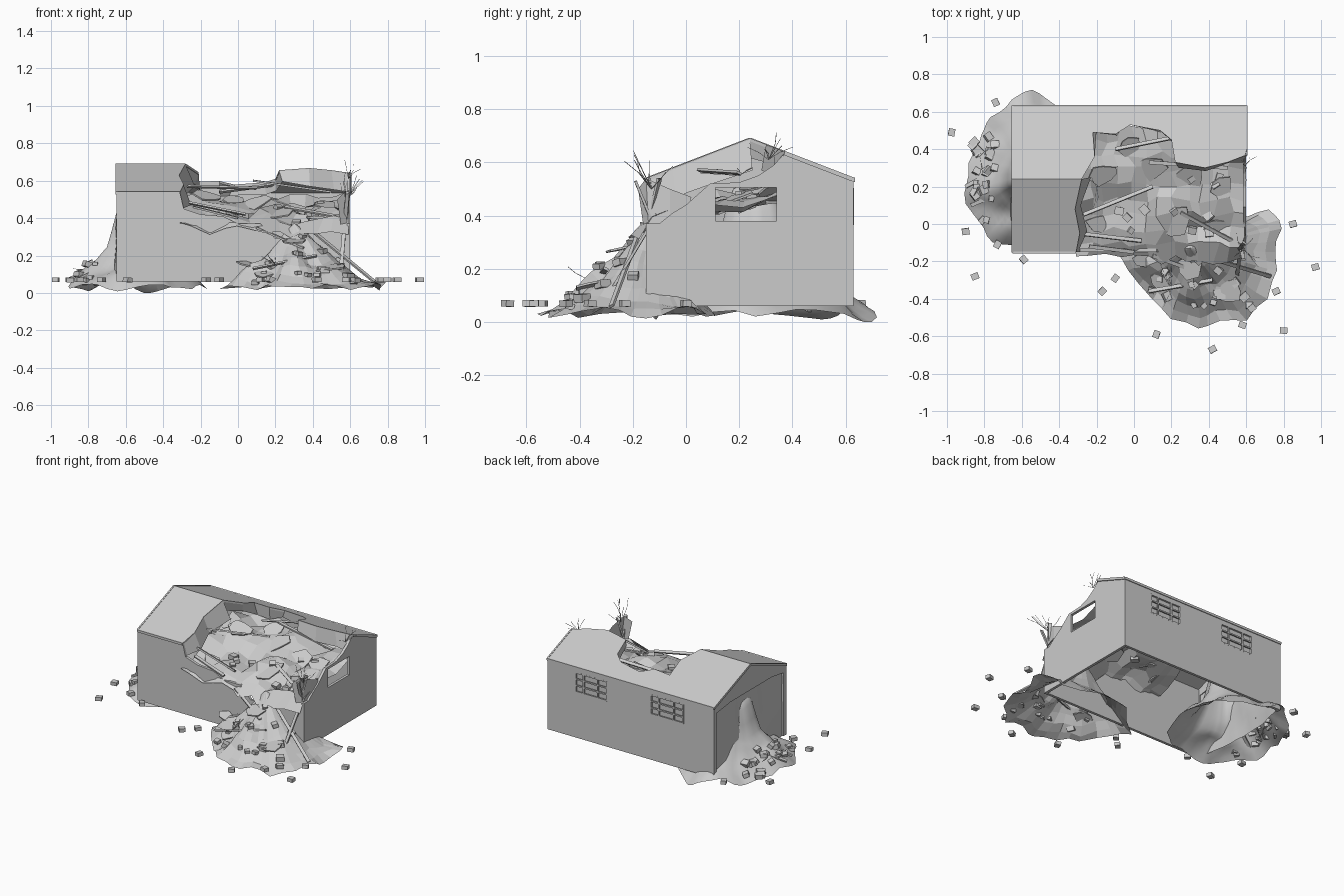
import bpy, bmesh, math, random
from mathutils import Vector, Matrix, noise
from mathutils.bvhtree import BVHTree

if "Cube" in bpy.data.objects:
    bpy.data.objects.remove(bpy.data.objects["Cube"])

R = random.Random(7)
SL = 0.385                      # roof slope
WEST, EAST, SOUTH, NORTH = -0.65, 0.60, -0.15, 0.63


def link(name, bm, smooth=False):
    bmesh.ops.recalc_face_normals(bm, faces=bm.faces)
    for f in bm.faces:
        f.smooth = smooth
    me = bpy.data.meshes.new(name)
    bm.to_mesh(me)
    bm.free()
    ob = bpy.data.objects.new(name, me)
    bpy.context.collection.objects.link(ob)
    return ob


def panel(name, loops, origin, u, v, w, t=0.018):
    """Filled outline (first loop) with holes, extruded and mapped to u, v, w."""
    cu = bpy.data.curves.new(name, 'CURVE')
    cu.dimensions, cu.fill_mode, cu.extrude = '2D', 'BOTH', t / 2
    for loop in loops:
        sp = cu.splines.new('POLY')
        sp.points.add(len(loop) - 1)
        for p, c in zip(sp.points, loop):
            p.co = (c[0], c[1], 0, 1)
        sp.use_cyclic_u = True
    tmp = bpy.data.objects.new(name + "_tmp", cu)
    bpy.context.collection.objects.link(tmp)
    me = bpy.data.meshes.new_from_object(tmp.evaluated_get(bpy.context.evaluated_depsgraph_get()))
    bpy.data.objects.remove(tmp)
    bm = bmesh.new()
    bm.from_mesh(me)
    bmesh.ops.remove_doubles(bm, verts=bm.verts, dist=1e-5)
    m = Matrix((u, v, w)).transposed().to_4x4()
    m.translation = origin
    bm.transform(m)
    return link(name, bm)


def rect(a, b, c, d):
    return [(a, b), (c, b), (c, d), (a, d)]


def beams(name, items, w, h, roll=0):
    bm = bmesh.new()
    for a, b in items:
        a, b = Vector(a), Vector(b)
        d = b - a
        m = (Matrix.Translation((a + b) / 2) @ d.to_track_quat('X', 'Z').to_matrix().to_4x4()
             @ Matrix.Rotation(R.uniform(-roll, roll), 4, 'X') @ Matrix.Diagonal((d.length, w, h, 1)))
        bmesh.ops.create_cube(bm, size=1, matrix=m)
    return link(name, bm)


def sheet(name, rows, smooth=False):
    bm = bmesh.new()
    vs = [[bm.verts.new(p) for p in row] for row in rows]
    for lo, hi in zip(vs, vs[1:]):
        for i in range(len(lo) - 1):
            bm.faces.new((lo[i], lo[i + 1], hi[i + 1], hi[i]))
    return link(name, bm, smooth)


def roof_z(y):
    return 0.685 - SL * abs(y - 0.24)


# Walls
X, Y, Z = (1, 0, 0), (0, 1, 0), (0, 0, 1)
panel("front_wall", [[(WEST, .06), (EAST, .06), (EAST, .36), (.42, .36), (.36, .30), (.2, .29), (.12, .37),
                      (.0, .37), (-.08, .41), (-.2, .42), (-.29, .45), (-.31, .535), (WEST, .535)]],
      (0, SOUTH + .009, 0), X, Z, Y)
wins = [(-.42, .37, -.175, .50), (.155, .37, .39, .50)]
panel("back_wall", [rect(WEST, .06, EAST, .535)] + [rect(*w) for w in wins], (0, NORTH - .009, 0), X, Z, Y)
panel("right_wall", [[(SOUTH, .06), (NORTH, .06), (NORTH, .535), (.37, .635), (.33, .59), (.27, .55), (.2, .525),
                      (.09, .52), (0, .44), (-.05, .41), (-.1, .37), (SOUTH, .37)], rect(.11, .38, .34, .505)],
      (EAST - .009, 0, 0), Y, Z, X)
panel("left_wall", [[(SOUTH, .06), (-.12, .06), (-.12, .49), (.0, .51), (.45, .51), (.6, .49), (.6, .06),
                     (NORTH, .06), (NORTH, .535), (.24, .685), (SOUTH, .535)]],
      (WEST + .009, 0, 0), Y, Z, X)

# Recessed window panes and bars on the back
for i, (a, b, c, d) in enumerate(wins):
    y = NORTH - .004
    panel(f"window_pane_{i + 1}", [rect(a, b, c, d)], (0, NORTH - .02, 0), X, Z, Y, .004)
    bars = [((a, y, z), (c, y, z)) for z in (b, b + .043, b + .087, d)]
    bars += [((x, y, b), (x, y, d)) for x in (a, a + (c - a) * .3, a + (c - a) * .75, c)]
    beams(f"window_bars_{i + 1}", bars, .009, .009)

# Roof slopes with the broken edge
edge = [(-.28, .24), (-.21, .36), (-.22, .49), (-.1, .48), (-.02, .53), (.14, .50), (.20, .45), (.22, .33),
        (.38, .30), (.5, .33), (.603, .37)]
panel("roof_back", [[(-.652, .24)] + edge + [(.603, .634), (-.652, .634)]],
      (0, 0, .685 + SL * .24), X, (0, 1, -SL), Z, .012)
panel("roof_front", [[(-.652, -.154), (-.31, -.154), (-.29, -.05), (-.315, .08), (-.28, .24), (-.652, .24)]],
      (0, 0, .685 - SL * .24), X, (0, 1, SL), Z, .012)
e = lambda x, y: (x, y, roof_z(y))
beams("roof_trim", [(e(-.65, -.15), e(-.65, .24)), (e(-.65, .24), e(-.65, .632)), (e(.602, .37), e(.602, .632)),
                    (e(-.65, .63), e(.602, .63)), (e(-.65, -.152), e(-.31, -.152))], .01, .016)

# Torn roof lining hanging from the edges
sheet("torn_side_flap", [[e(-.315, -.15), e(-.29, -.05), e(-.315, .08), e(-.28, .24)],
                         [(-.30, -.15, .45), (-.25, -.04, .47), (-.285, .1, .52), (-.23, .25, .57)]])
sheet("torn_back_flap", [[e(*p) for p in edge],
      [(x + R.uniform(-.03, .03), y - R.uniform(-.02, .05), roof_z(y) - R.uniform(.04, .10)) for x, y in edge[:-1]]
      + [(.59, .33, .54)]])


def mound(name, centre, outline, profile, bump, sub, rings, smooth):
    """Radial heap: outline scaled in rings, height from a profile."""
    c, n = Vector(centre), len(outline)
    pts = [Vector(outline[i]).lerp(Vector(outline[(i + 1) % n]), k / sub) for i in range(n) for k in range(sub)]
    rows = []
    for k in range(rings + 1):
        r, row = max(k / rings, .001), []
        for p in pts + pts[:1]:
            for (r0, z0), (r1, z1) in zip(profile, profile[1:]):
                if r <= r1:
                    break
            q = c.lerp(p, r)
            q += .03 * r * Vector((noise.noise((q.x * 8, q.y * 8, 0)), noise.noise((q.x * 8, q.y * 8, 9))))
            z = z0 + (z1 - z0) * (r - r0) / (r1 - r0) + bump * noise.noise((q.x * 7, q.y * 7, 3.1))
            row.append((q.x, q.y, max(0, z)))
        rows.append(row)
    return sheet(name, rows, smooth)


# Rubble heaps
front_heap = mound("front_rubble_heap", (.3, -.13),
                   [(-.1, -.14), (-.05, -.25), (.1, -.4), (.2, -.51), (.35, -.565), (.46, -.51), (.6, -.51),
                    (.7, -.4), (.77, -.25), (.75, -.15), (.8, -.02), (.77, .02), (.7, .07), (.6, .05), (.4, .1),
                    (.15, .08)],
                   [(0, .36), (.2, .30), (.5, .15), (.8, .08), (1, .035)], .06, 2, 8, False)
left_heap = mound("left_rubble_heap", (-.54, .27),
                  [(-.42, .64), (-.53, .70), (-.65, .67), (-.76, .57), (-.82, .48), (-.88, .33), (-.9, .1),
                   (-.83, .0), (-.74, -.08), (-.6, -.12), (-.4, -.1), (-.25, .02), (-.17, .25), (-.25, .48)],
                  [(0, .52), (.25, .47), (.33, .40), (.42, .24), (.6, .15), (.8, .10), (1, .035)], .05, 3, 16, True)

# Sagging sheet that closes the open left end
rows = []
for j in range(9):
    v = j / 8
    rows.append([(-.636 - (.05 * (1 - v) ** 2 + .02 * noise.noise((k * .5, v * 3, 5))) * math.sin(math.pi * k / 12),
                  -.13 + .74 * k / 12, .06 + .46 * v) for k in range(13)])
sheet("sagging_end_sheet", rows, True)

# Collapsed roof draped inside and over the broken front
nx, ny = 12, 9
rows = []
for j in range(ny + 1):
    row = []
    for i in range(nx + 1):
        x, v = -.31 + .90 * i / nx, j / ny
        y = -.19 + .72 * v
        z = .37 + .15 * v + .08 * noise.noise((x * 6, y * 6, 1.7)) + .05 * max(0, -x) + R.uniform(-.012, .012)
        if 0 < i < nx:
            x += R.uniform(-.025, .025)
        if j == 0:
            z -= .07 if x > .1 else .02
            y += R.uniform(0, .04) if x < .05 else R.uniform(-.03, .02)
        else:
            y += R.uniform(-.02, .02)
        row.append((x, y, min(z, roof_z(y) - .02)))
    rows.append(row)
drape = sheet("collapsed_roof", rows)

trees = [BVHTree.FromPolygons([v.co for v in o.data.vertices], [p.vertices for p in o.data.polygons])
         for o in (front_heap, left_heap, drape)]


def ground(x, y):
    hits = [t.ray_cast(Vector((x, y, 2)), Vector((0, 0, -1)))[0] for t in trees]
    return max([h.z for h in hits if h] + [.05])


# Bricks: loose on the ground and scattered on the heaps
loose = [(-.975, .49), (-.74, .65), (-.9, -.04), (-.85, -.28), (-.73, -.11), (-.59, -.19), (-.17, -.36), (-.1, -.29),
         (.12, -.59), (.42, -.67), (.58, -.54), (.63, -.45), (.8, -.57), (.76, -.36), (.97, -.23), (.85, .0)]
spots = [(x, y, .07, .04, .1) for x, y in loose]
for x0, x1, y0, y1, n in ((-.86, -.72, .02, .52, 24), (.0, .66, -.44, -.19, 18), (-.22, .52, -.05, .27, 12)):
    for _ in range(n):
        x, y = R.uniform(x0, x1), R.uniform(y0, y1)
        spots.append((x, y, ground(x, y) + .008, R.uniform(.03, .05), .5))
bm = bmesh.new()
for x, y, z, s, tilt in spots:
    m = (Matrix.Translation((x, y, z)) @ Matrix.Rotation(R.uniform(0, 3.1), 4, 'Z')
         @ Matrix.Rotation(R.uniform(-tilt, tilt), 4, 'X') @ Matrix.Diagonal((s, s * .85, s * .6, 1)))
    bmesh.ops.create_cube(bm, size=1, matrix=m)
link("bricks", bm)

# Irregular broken slabs lying on the debris
for k, (x, y, s) in enumerate([(-.16, .27, .1), (-.02, .42, .1), (.1, .3, .12), (.3, .25, .1), (.47, .2, .09),
                               (-.2, .0, .08), (.22, .02, .14), (.45, -.02, .1), (.3, -.22, .11),
                               (.15, -.3, .1), (.5, -.36, .12), (.05, -.2, .07)]):
    out = [(s * R.uniform(.5, 1) * math.cos(a), s * R.uniform(.4, .8) * math.sin(a))
           for a in [i * math.tau / 7 for i in range(7)]]
    rot = Matrix.Rotation(R.uniform(-.3, .3), 3, 'Y') @ Matrix.Rotation(R.uniform(.1, .5), 3, 'X')
    panel(f"broken_slab_{k + 1}", [out], (x, y, ground(x, y) + .01), *[rot.col[i] for i in range(3)], .008)

# Fallen planks
planks = [((.40, -.18, .33), (.73, -.28, .06)), ((.57, -.13, .37), (.55, -.28, .12)),
          ((-.3, -.05, .49), (.04, -.09, .42)), ((-.1, .40, .54), (.2, .46, .58)), ((.08, .33, .60), (.5, .3, .54)),
          ((-.24, -.12, .46), (.0, -.15, .40)), ((.25, .06, .46), (.58, -.12, .40)),
          ((.08, -.36, .13), (.42, -.30, .2)), ((.1, -.17, .35), (.35, -.26, .24)), ((.57, -.12, .36), (.585, -.19, .53)),
          ((.56, -.14, .37), (.59, -.1, .54)), ((-.27, .05, .57), (.1, .2, .56)),
          ((-.9, .2, .08), (-.72, .3, .15)), ((-.87, .1, .07), (-.73, .16, .14))]
beams("fallen_planks", planks, .02, .01, .6)

# Torn wall pieces standing at the front right corner
sheet("corner_shard", [[(.53, -.18, .50), (.57, -.15, .54), (.595, -.06, .50), (.59, .02, .47)],
                       [(.55, -.16, .36), (.585, -.14, .35), (.59, -.06, .37), (.59, .01, .43)]])

# Bent wires and twigs
wires = []
for c, n, spread, h in (((.58, -.13, .5), 9, .09, .15), ((.59, .31, .61), 7, .08, .12), ((-.8, .25, .1), 4, .14, .04),
                        ((.2, -.35, .15), 5, .16, .06), ((-.2, .2, .55), 4, .15, .03)):
    for _ in range(n):
        a = Vector(c)
        d = Vector((R.uniform(-.6, 1) * spread, R.uniform(-1, 1) * spread, R.uniform(.3, 1) * h))
        mid = a + d * .6
        wires += [(a, mid), (mid, a + d + Vector((R.uniform(-.02, .02), R.uniform(-.02, .02), 0)))]
beams("bent_wires", wires, .0018, .0018)
